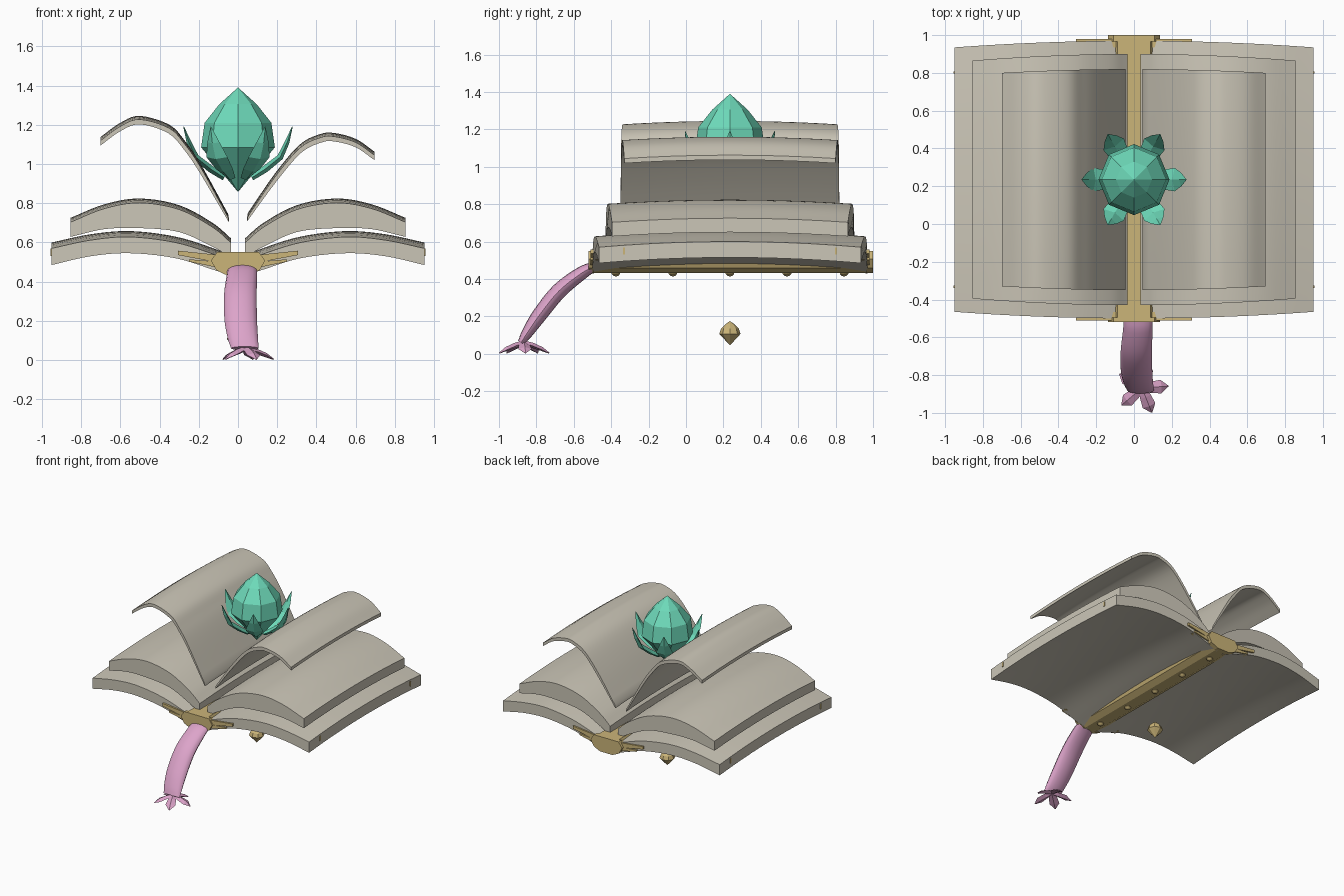
import bpy, bmesh, math
from mathutils import Vector

if "Cube" in bpy.data.objects:
    bpy.data.objects.remove(bpy.data.objects["Cube"])

MID = 0.235  # y of the middle of the book


def material(name, rgb):
    m = bpy.data.materials.new(name)
    m.diffuse_color = (*rgb, 1)
    m.use_nodes = True
    m.node_tree.nodes["Principled BSDF"].inputs["Base Color"].default_value = m.diffuse_color
    return m


PAPER = material("warm_paper", (0.60, 0.565, 0.475))
GOLD = material("soft_gold", (0.60, 0.46, 0.19))
TEAL = material("teal_crystal", (0.155, 0.70, 0.49))
PINK = material("pink_ribbon", (0.72, 0.37, 0.59))


def loft(name, rings, mat, smooth=False):
    """Skin closed rings of equal length and cap both ends."""
    bm = bmesh.new()
    vs = [[bm.verts.new(p) for p in ring] for ring in rings]
    n = len(vs[0])
    for a, b in zip(vs, vs[1:]):
        for i in range(n):
            j = (i + 1) % n
            bm.faces.new((a[i], a[j], b[j], b[i]))
    bm.faces.new(vs[0][::-1])
    bm.faces.new(vs[-1])
    bmesh.ops.remove_doubles(bm, verts=bm.verts, dist=0.0005)
    bmesh.ops.recalc_face_normals(bm, faces=bm.faces)
    me = bpy.data.meshes.new(name)
    bm.to_mesh(me)
    bm.free()
    me.materials.append(mat)
    ob = bpy.data.objects.new(name, me)
    bpy.context.collection.objects.link(ob)
    if smooth:
        bpy.ops.object.select_all(action='DESELECT')
        ob.select_set(True)
        bpy.context.view_layer.objects.active = ob
        bpy.ops.object.shade_smooth_by_angle(angle=math.radians(35))
    return ob


def spline(pts, steps=5):
    """Smooth curve through the given points."""
    p = [Vector(q) for q in pts]
    p = [2 * p[0] - p[1]] + p + [2 * p[-1] - p[-2]]
    out = []
    for a, b, c, d in zip(p, p[1:], p[2:], p[3:]):
        for k in range(steps):
            t = k / steps
            out.append(0.5 * (2 * b + (c - a) * t + (2 * a - 5 * b + 4 * c - d) * t * t
                              + (3 * b - a - 3 * c + d) * t ** 3))
    return out + [p[-2]]


def sheet(name, top, bottom, side, y_in, y_out, drop):
    """Curved slab that narrows outward and sags towards its front and back."""
    outline = spline(top) + spline(bottom)[::-1]
    x_max = max(p[0] for p in outline)
    rings = []
    for k in range(11):
        v = -1 + k / 5
        rings.append([(side * x,
                       MID + v * (y_in + (y_out - y_in) * (x / x_max) ** 2),
                       z - drop * v * v) for x, z in outline])
    return loft(name, rings, PAPER, True)


def leaf(name, stations, centre, angle, mat):
    """Pointed leaf; stations are (radius, height, half width, half thickness)."""
    c, s = math.cos(angle), math.sin(angle)
    rings = []
    for i, (r, z, w, t) in enumerate(stations):
        a, b = stations[max(i - 1, 0)], stations[min(i + 1, len(stations) - 1)]
        n = Vector((a[1] - b[1], b[0] - a[0])).normalized() * t
        ring = []
        for rr, ww, zz in ((r, w, z), (r + n.x, 0, z + n.y), (r, -w, z), (r - n.x, 0, z - n.y)):
            ring.append((centre[0] + rr * c - ww * s, centre[1] + rr * s + ww * c, zz))
        rings.append(ring)
    return loft(name, rings, mat)


def turned(name, profile, sides, centre, mat, smooth=False):
    """Faceted solid of revolution about a vertical axis."""
    rings = [[(centre[0] + r * math.cos(2 * math.pi * i / sides),
               centre[1] + r * math.sin(2 * math.pi * i / sides), z)
              for i in range(sides)] for r, z in profile]
    return loft(name, rings, mat, smooth)


# Covers and page blocks
for side, tag in ((-1, "left"), (1, "right")):
    sheet(tag + "_cover",
          [(0.03, 0.53), (0.13, 0.572), (0.32, 0.63), (0.55, 0.658), (0.75, 0.642), (0.95, 0.60)],
          [(0.03, 0.46), (0.13, 0.492), (0.32, 0.55), (0.55, 0.575), (0.75, 0.56), (0.95, 0.515)],
          side, 0.735, 0.70, 0.03)
    sheet(tag + "_page_block",
          [(0.035, 0.62), (0.13, 0.70), (0.3, 0.79), (0.5, 0.824), (0.68, 0.795), (0.855, 0.725)],
          [(0.035, 0.545), (0.13, 0.60), (0.3, 0.675), (0.5, 0.695), (0.68, 0.69), (0.855, 0.65)],
          side, 0.665, 0.63, 0.022)

# Lifted loose pages
left_curve = [(0.05, 0.745), (0.19, 1.0), (0.27, 1.117), (0.35, 1.2),
              (0.5, 1.245), (0.6, 1.21), (0.7, 1.138)]
right_curve = [(0.05, 0.75), (0.19, 0.954), (0.316, 1.10), (0.418, 1.152),
               (0.49, 1.158), (0.6, 1.128), (0.697, 1.062)]
for side, tag, curve in ((-1, "left", left_curve), (1, "right", right_curve)):
    under = [(x - (0.004 if i == 0 else -0.006 if i < 4 else 0), z - 0.025)
             for i, (x, z) in enumerate(curve)]
    sheet(tag + "_lifted_page", curve, under, side, 0.585, 0.565, 0.018)


# Spine with wider end caps
def spine_ring(y, w):
    half = [(w * 0.78, 0.55), (w, 0.507), (w * 0.8, 0.458), (w * 0.4, 0.432)]
    return [(x, y, z) for x, z in half] + [(-x, y, z) for x, z in half[::-1]]


loft("spine", [spine_ring(-0.51, 0.112), spine_ring(0.98, 0.112)], GOLD)
loft("front_spine_cap", [spine_ring(-0.52, 0.138), spine_ring(-0.495, 0.138)], GOLD)
loft("back_spine_cap", [spine_ring(0.965, 0.138), spine_ring(0.99 + 0.01, 0.138)], GOLD)


# Prongs gripping the cover ends, and edge clips on the covers
def bar(name, x0, x1, z0, z1, h0, h1, y0, y1):
    rings = [[(x, y0, z - h), (x, y1, z - h), (x, y1, z + h), (x, y0, z + h)]
             for x, z, h in ((x0, z0, h0), (x1, z1, h1))]
    loft(name, rings, GOLD)


for side in (-1, 1):
    for end in (-1, 1):
        y0, y1 = MID + end * 0.70, MID + end * 0.745
        bar("upper_prong", side * 0.09, side * 0.307, 0.515, 0.547, 0.02, 0.011, y0, y1)
        bar("lower_prong", side * 0.09, side * 0.25, 0.485, 0.508, 0.016, 0.006, y0, y1)
        ye = MID + end * 0.567
        bar("cover_clip", side * 0.94, side * 0.955, 0.55, 0.55, 0.018, 0.018,
            ye - 0.006, ye + 0.006)

# Studs under the spine
for k in range(5):
    turned("spine_stud", [(0, 0.413), (0.014, 0.417), (0.024, 0.428), (0.024, 0.44)],
           10, (0, MID + (k - 2) * 0.305), GOLD, True)

# Hanging gold bauble
turned("bauble", [(0, 0.045), (0.057, 0.107), (0.047, 0.135), (0.022, 0.16), (0, 0.175)],
       8, (0, MID), GOLD)

# Crystal bud and its petals
turned("crystal_bud", [(0, 0.857), (0.09, 0.965), (0.188, 1.085), (0.17, 1.21),
                       (0.095, 1.305), (0, 1.39)], 8, (0, MID), TEAL)
for k in range(6):
    leaf("crystal_petal", [(0.07, 0.93, 0.025, 0.015), (0.14, 0.975, 0.05, 0.018),
                           (0.215, 1.035, 0.062, 0.016), (0.25, 1.11, 0.036, 0.012),
                           (0.277, 1.19, 0.002, 0.002)],
         (0, MID), k * math.pi / 3, TEAL)

# Trailing ribbon: centre x, y, z, half width, half thickness
path = spline([(0.022, -0.49, 0.468, 0.075, 0.025), (0.02, -0.56, 0.43, 0.078, 0.036),
               (0.012, -0.68, 0.335, 0.083, 0.042), (0.014, -0.785, 0.205, 0.083, 0.04),
               (0.025, -0.85, 0.11, 0.077, 0.03), (0.035, -0.882, 0.06, 0.07, 0.018)], 4)
rings = []
for i, (x, y, z, w, t) in enumerate(path):
    a, b = path[max(i - 1, 0)], path[min(i + 1, len(path) - 1)]
    n = Vector((b[2] - a[2], a[1] - b[1])).normalized()
    rings.append([(x + w * math.cos(q), y + n.x * t * math.sin(q), z + n.y * t * math.sin(q))
                  for q in (2 * math.pi * j / 16 for j in range(16))])
loft("ribbon", rings, PINK, True)

# Flower-shaped ribbon end
for k in range(5):
    leaf("ribbon_end_petal", [(0.0, 0.06, 0.02, 0.012), (0.05, 0.045, 0.03, 0.014),
                              (0.10, 0.026, 0.036, 0.011), (0.14, 0.004, 0.003, 0.003)],
         (0.042, -0.868), math.radians(4 + 72 * k), PINK)
